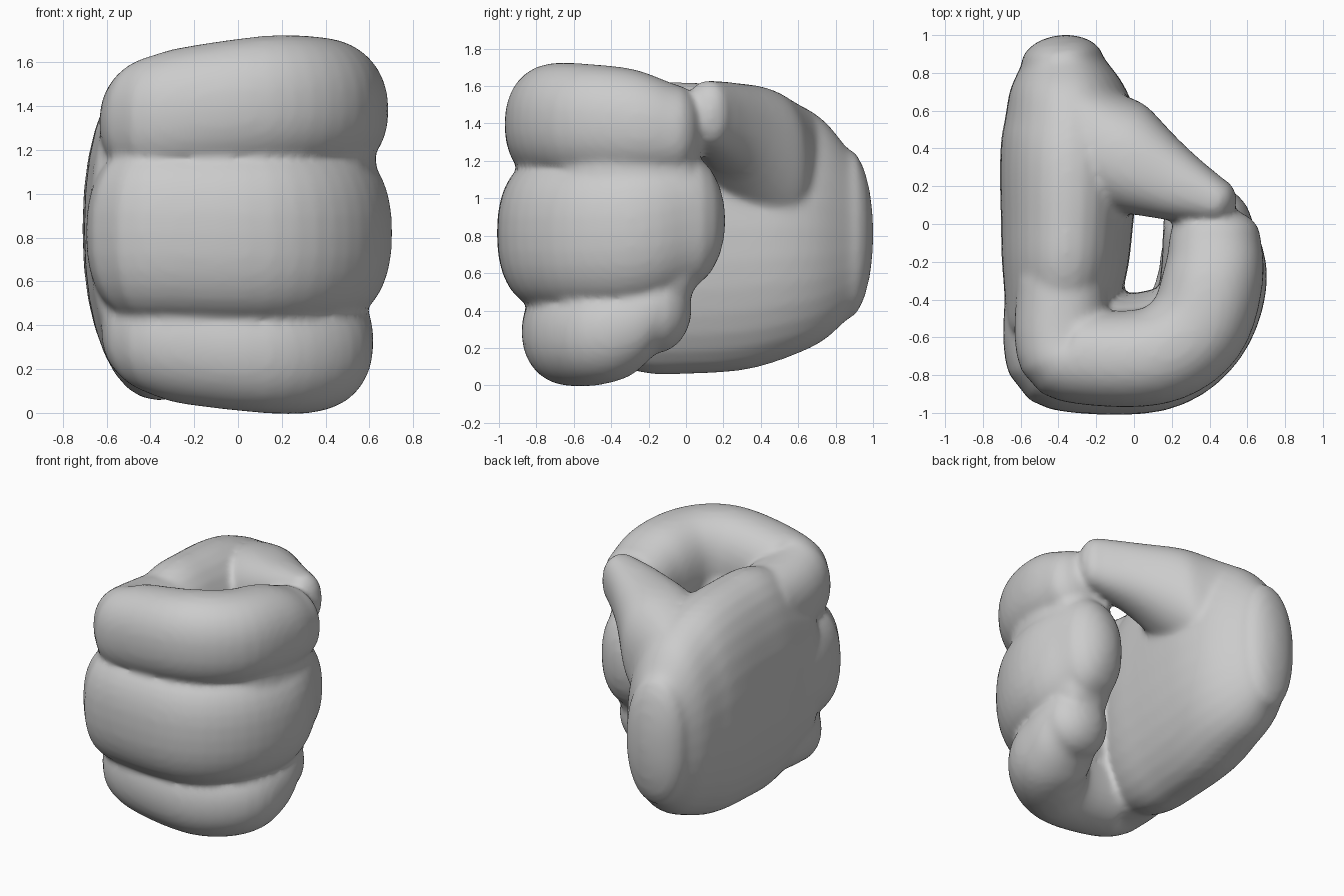
import bpy, bmesh, math
from mathutils import Vector

cube = bpy.data.objects.get("Cube")
if cube:
    bpy.data.objects.remove(cube)

GREY = (0.6, 0.6, 0.6, 1)
mat = bpy.data.materials.new("soft grey")
mat.use_nodes = True
mat.diffuse_color = GREY
mat.node_tree.nodes["Principled BSDF"].inputs["Base Color"].default_value = GREY

SIDES, STEPS = 32, 5


def spline(p0, p1, p2, p3, t):
    # Catmull-Rom interpolation of a station
    return 0.5 * (2 * p1 + (p2 - p0) * t + (2 * p0 - 5 * p1 + 4 * p2 - p3) * t**2
                  + (3 * p1 - p0 - 3 * p2 + p3) * t**3)


def sweep(bm, stations, start_cap, end_cap, power=2.5):
    """Rounded tube; each station is x, y, z, half thickness, half height."""
    st = [Vector(s) for s in stations]
    pts = [2 * st[0] - st[1]] + st + [2 * st[-1] - st[-2]]
    line = [spline(*pts[i:i + 4], k / STEPS)
            for i in range(len(st) - 1) for k in range(STEPS)] + [st[-1]]
    frames = []
    for i, p in enumerate(line):
        d = line[min(i + 1, len(line) - 1)] - line[max(i - 1, 0)]
        frames.append((p, Vector((d.x, d.y, 0)).normalized(), 0.0, 1.0))
    # domed ends
    angles = [math.radians(a) for a in (20, 40, 58, 73, 84)]
    first, last = frames[0], frames[-1]
    head = [(first[0], first[1], -start_cap * math.sin(a), math.cos(a)) for a in reversed(angles)]
    tail = [(last[0], last[1], end_cap * math.sin(a), math.cos(a)) for a in angles]
    rings = []
    for p, d, shift, scale in head + frames + tail:
        side = Vector((d.y, -d.x, 0))
        centre = Vector(p[:3]) + d * shift
        ring = []
        for k in range(SIDES):
            a = 2 * math.pi * k / SIDES
            c, s = math.cos(a), math.sin(a)
            u = math.copysign(abs(c) ** (2 / power), c) * p[3] * scale
            v = math.copysign(abs(s) ** (2 / power), s) * p[4] * scale
            ring.append(bm.verts.new(centre + side * u + Vector((0, 0, v))))
        rings.append(ring)
    for r, q in zip(rings, rings[1:]):
        for k in range(SIDES):
            n = (k + 1) % SIDES
            bm.faces.new((r[k], r[n], q[n], q[k]))
    bm.faces.new(rings[0])
    bm.faces.new(rings[-1])


# Palm running back to the wrist
palm = [(-.41, -.55, .84, .27, .66), (-.37, -.25, .84, .33, .77), (-.355, 0, .84, .35, .78),
        (-.345, .3, .84, .365, .76), (-.34, .52, .84, .355, .7), (-.365, .72, .83, .3, .6),
        (-.38, .86, .81, .22, .46)]
# Thumb reaching across to the fingertips
thumb = [(-.36, .62, 1.1, .2, .38), (-.12, .39, 1.23, .3, .36),
         (.18, .225, 1.38, .21, .24), (.43, .12, 1.45, .125, .18)]
# Curled fingers, stacked from top to bottom
upper_finger = [
    (-.38, -.3, 1.31, .24, .26), (-.38, -.62, 1.33, .25, .28), (-.3, -.7, 1.36, .25, .3),
    (.1, -.7, 1.41, .26, .31), (.33, -.55, 1.41, .27, .31), (.42, -.28, 1.39, .265, .3),
    (.43, -.06, 1.36, .24, .25)]
middle_finger = [
    (-.42, -.3, .82, .26, .4), (-.42, -.64, .82, .27, .4), (-.34, -.725, .82, .27, .4),
    (.1, -.73, .81, .265, .4), (.34, -.56, .81, .27, .4), (.425, -.28, .82, .28, .4),
    (.39, -.02, .88, .24, .37)]
lower_finger = [
    (-.38, -.3, .37, .23, .24), (-.38, -.54, .36, .24, .25), (-.3, -.62, .32, .24, .27),
    (.1, -.63, .275, .24, .275), (.32, -.48, .275, .26, .275), (.37, -.3, .32, .25, .27),
    (.37, -.16, .41, .23, .24)]
# Inner flesh that closes the creases on the gripping side
finger_core = [
    (-.38, -.3, .84, .2, .6), (-.34, -.56, .84, .22, .6), (.05, -.6, .84, .24, .6),
    (.33, -.49, .88, .24, .6), (.39, -.27, .92, .25, .6), (.38, -.05, .93, .23, .54)]

# Blend all parts into one soft hand
bm = bmesh.new()
sweep(bm, palm, .13, .14, 2.2)
sweep(bm, thumb, .15, .11, 2.3)
sweep(bm, upper_finger, .1, .15, 2.2)
sweep(bm, middle_finger, .1, .23, 2.3)
sweep(bm, lower_finger, .1, .19, 2.1)
sweep(bm, finger_core, .1, .15)
bmesh.ops.recalc_face_normals(bm, faces=bm.faces)
mesh = bpy.data.meshes.new("curled_hand")
bm.to_mesh(mesh)
bm.free()
mesh.materials.append(mat)
hand = bpy.data.objects.new("curled_hand", mesh)
bpy.context.collection.objects.link(hand)
remesh = hand.modifiers.new("Blend", 'REMESH')
remesh.mode = 'VOXEL'
remesh.voxel_size = 0.02
remesh.use_smooth_shade = True
relax = hand.modifiers.new("Relax", 'SMOOTH')
relax.factor = 0.5
relax.iterations = 10
